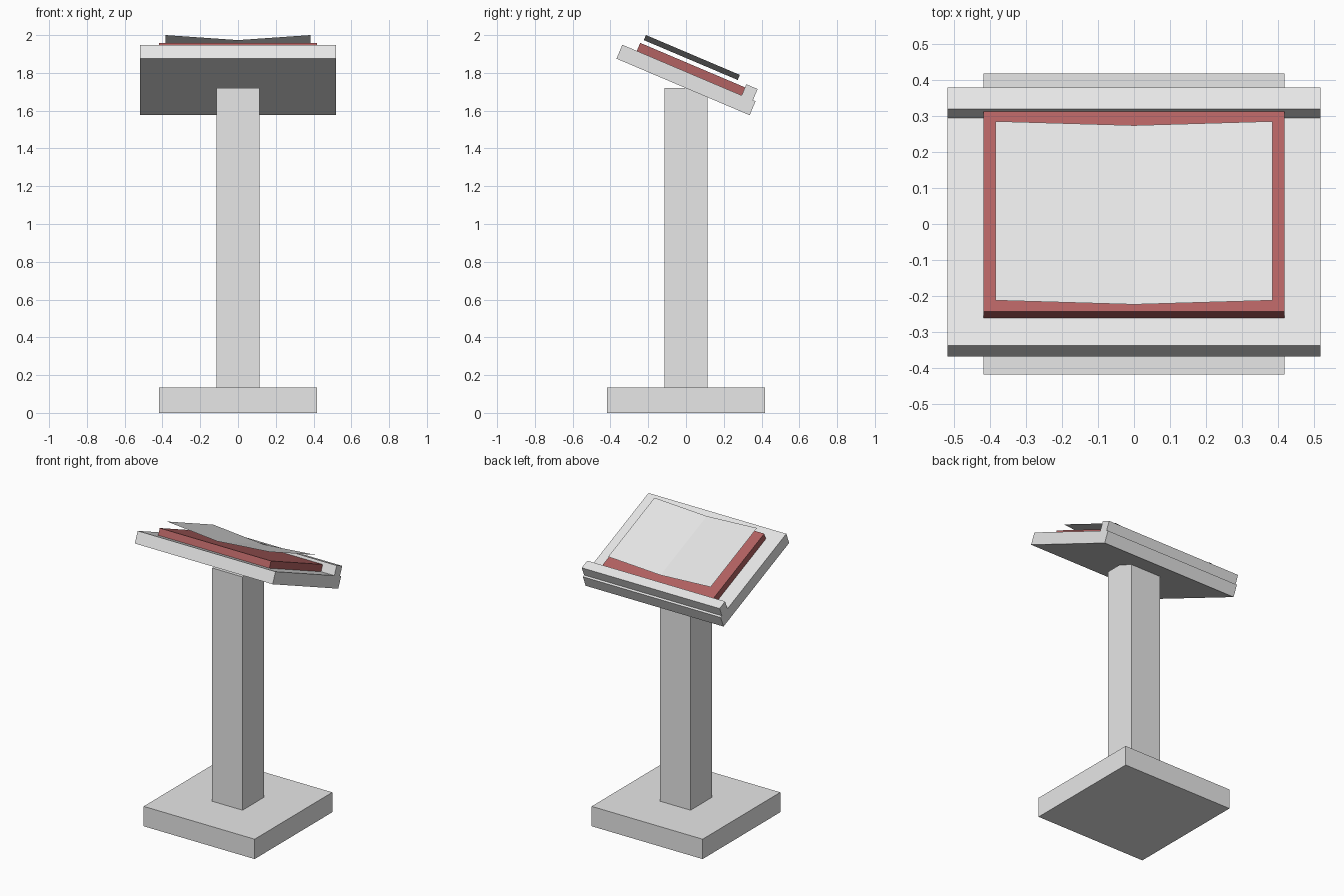
import bpy
import bmesh
from math import radians
from mathutils import Matrix, Vector

old = bpy.data.objects.get("Cube")
if old:
    bpy.data.objects.remove(old, do_unlink=True)


def make_material(name, colour):
    mat = bpy.data.materials.new(name)
    mat.use_nodes = True
    mat.diffuse_color = colour
    mat.node_tree.nodes["Principled BSDF"].inputs["Base Color"].default_value = colour
    return mat


grey = make_material("pale grey", (0.8, 0.8, 0.8, 1))
red = make_material("dull red", (0.45, 0.122, 0.122, 1))

# Frame of the sloping desk: its centre, tipped down towards the back
TILT = Matrix.Translation((0, 0, 1.7625)) @ Matrix.Rotation(radians(-23), 4, "X")


def add_object(name, bm, mat, frame):
    bm.transform(frame)
    mesh = bpy.data.meshes.new(name)
    bm.to_mesh(mesh)
    bm.free()
    mesh.materials.append(mat)
    obj = bpy.data.objects.new(name, mesh)
    bpy.context.collection.objects.link(obj)
    return obj


def box(name, half_width, y_range, z_range, mat, frame=Matrix()):
    low = Vector((-half_width, y_range[0], z_range[0]))
    high = Vector((half_width, y_range[1], z_range[1]))
    bm = bmesh.new()
    bmesh.ops.create_cube(bm, size=1)
    bmesh.ops.scale(bm, vec=high - low, verts=bm.verts)
    bmesh.ops.translate(bm, vec=(low + high) / 2, verts=bm.verts)
    return add_object(name, bm, mat, frame)


# Stand
box("base", 0.417, (-0.417, 0.417), (0, 0.135), grey)
box("pillar", 0.114, (-0.114, 0.114), (0.135, 1.72), grey)

# Sloping desk with a ledge along its low edge
box("desk", 0.518, (-0.383, 0.383), (-0.04, 0.04), grey, TILT)
box("ledge", 0.518, (0.303, 0.368), (0.04, 0.104), grey, TILT)

# Book cover resting on the ledge
box("book_cover", 0.418, (-0.30, 0.303), (0.04, 0.086), red, TILT)

# Open pages: one thin sheet folded in a shallow V
bm = bmesh.new()
rows = [[bm.verts.new((x, y, z)) for x, z in ((-0.385, 0.136), (0, 0.107), (0.385, 0.136))]
        for y in (-0.288, 0.252)]
for i in range(2):
    bm.faces.new((rows[0][i], rows[0][i + 1], rows[1][i + 1], rows[1][i]))
add_object("pages", bm, grey, TILT)
